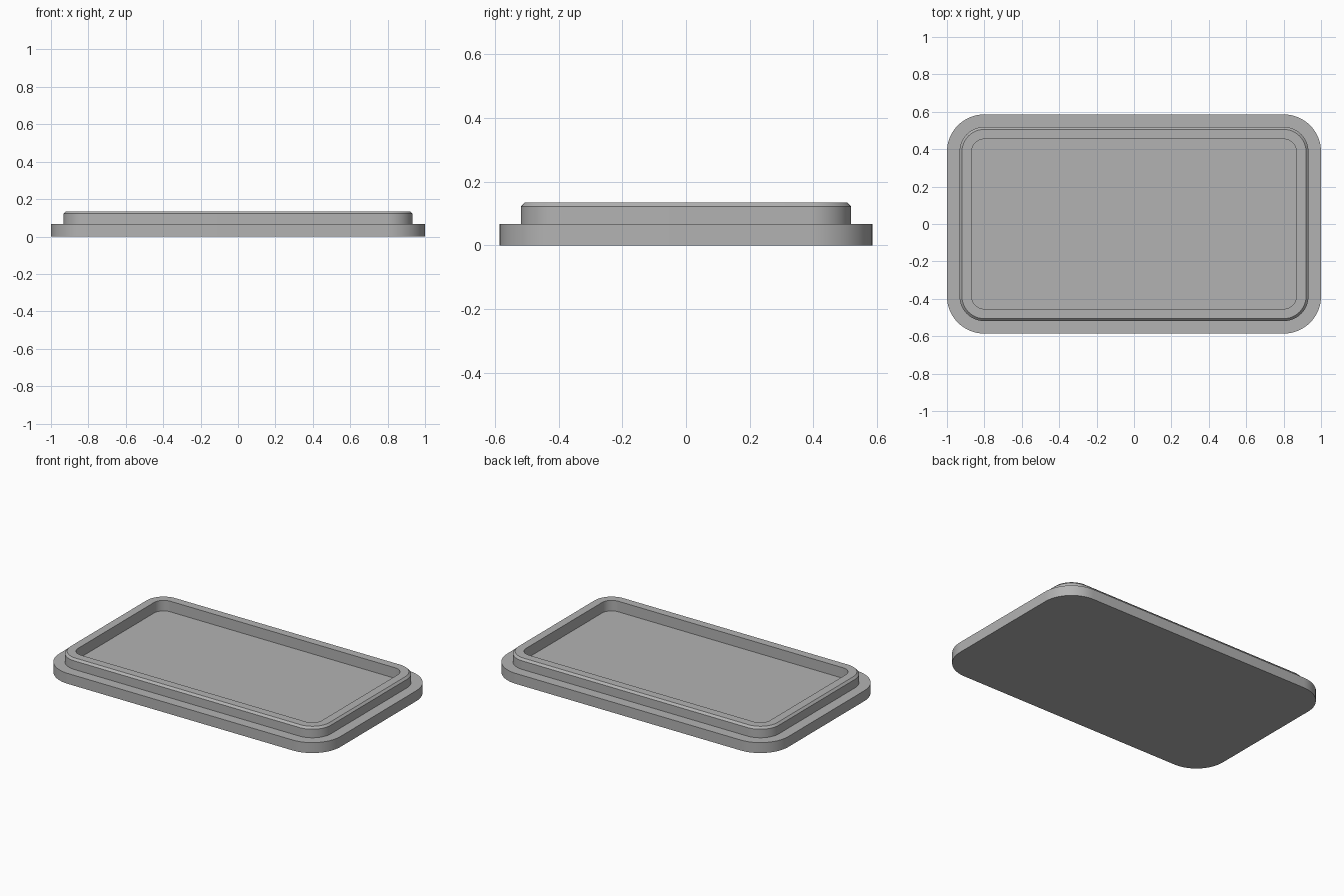
import bpy
import bmesh
import math

cube = bpy.data.objects.get("Cube")
if cube:
    bpy.data.objects.remove(cube, do_unlink=True)

# Every outline shares the same four corner centres
CENTRE_X, CENTRE_Y = 0.8, 0.386
CORNER_STEPS = 16

# Cross-section from the underside to the recessed floor: (corner radius, height)
PROFILE = [
    (0.2, 0.0), (0.2, 0.067),        # base plate edge
    (0.133, 0.067), (0.133, 0.122),  # rim outer wall
    (0.12, 0.135), (0.068, 0.135),   # chamfer and rim top
    (0.068, 0.067),                  # rim inner wall down to the floor
]


def rounded_ring(bm, radius, z):
    """Add the vertices of one rounded rectangle, counter-clockwise."""
    ring = []
    for quarter, (sx, sy) in enumerate([(1, 1), (-1, 1), (-1, -1), (1, -1)]):
        for step in range(CORNER_STEPS + 1):
            angle = (quarter + step / CORNER_STEPS) * math.pi / 2
            ring.append(bm.verts.new((sx * CENTRE_X + radius * math.cos(angle),
                                      sy * CENTRE_Y + radius * math.sin(angle), z)))
    return ring


# Lid: sweep the cross-section around the outline and cap both ends
bm = bmesh.new()
rings = [rounded_ring(bm, radius, z) for radius, z in PROFILE]
for lower, upper in zip(rings, rings[1:]):
    for i in range(len(lower)):
        j = (i + 1) % len(lower)
        bm.faces.new((lower[i], lower[j], upper[j], upper[i]))
bm.faces.new(rings[0][::-1])
bm.faces.new(rings[-1])

mesh = bpy.data.meshes.new("rimmed_lid")
bm.to_mesh(mesh)
bm.free()
lid = bpy.data.objects.new("rimmed_lid", mesh)
bpy.context.collection.objects.link(lid)

# Grey material
grey = bpy.data.materials.new("grey")
grey.use_nodes = True
colour = (0.45, 0.45, 0.45, 1)
grey.diffuse_color = colour
grey.node_tree.nodes["Principled BSDF"].inputs["Base Color"].default_value = colour
mesh.materials.append(grey)

# Smooth corners, crisp edges
bpy.ops.object.select_all(action="DESELECT")
lid.select_set(True)
bpy.context.view_layer.objects.active = lid
bpy.ops.object.shade_smooth_by_angle(angle=math.radians(30))
